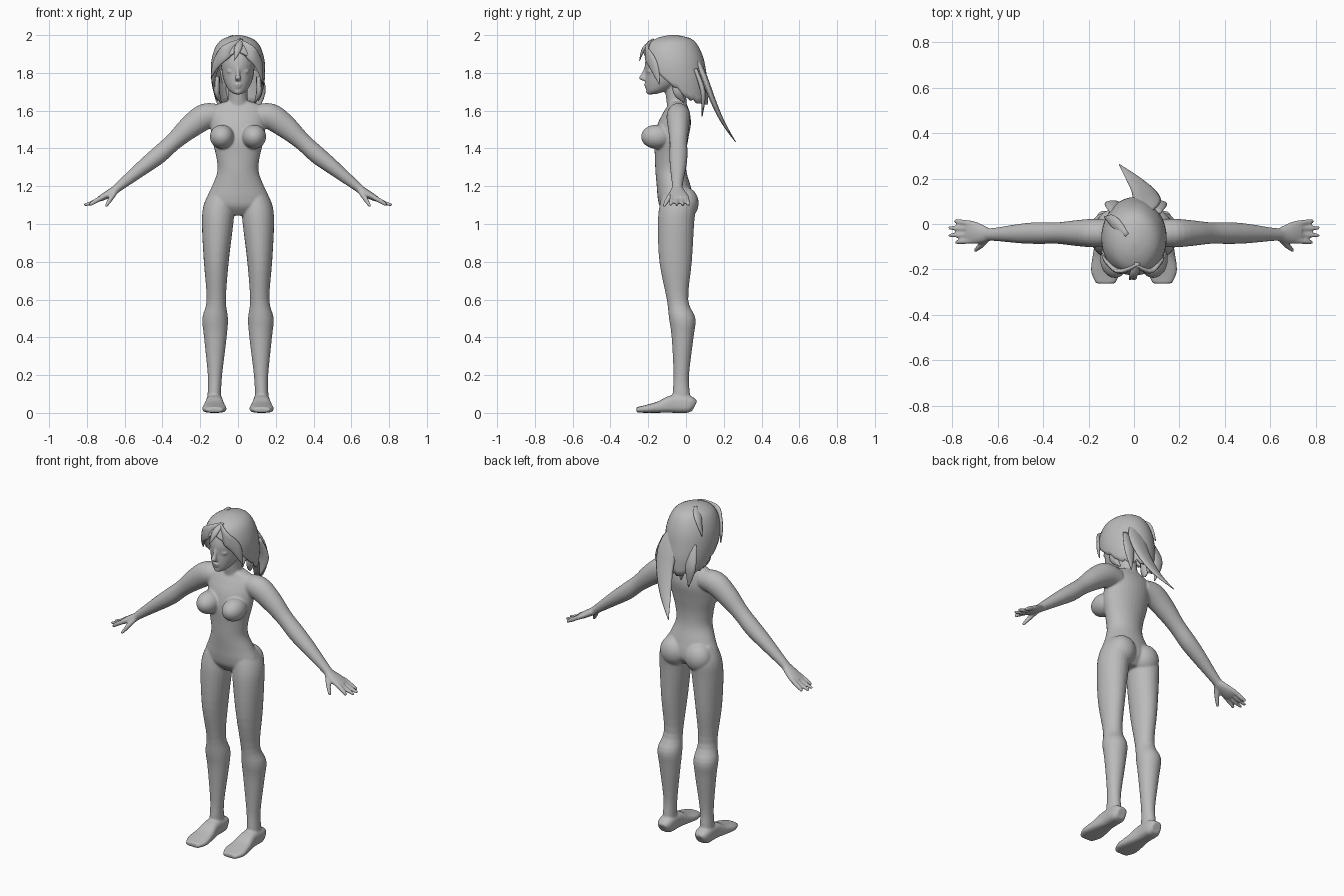
import bpy, bmesh, math
from mathutils import Vector, Matrix

grey = bpy.data.materials.new("plain grey")
grey.diffuse_color = (0.5, 0.5, 0.5, 1)


def spline(rows, steps):
    """Catmull-Rom interpolation of ring rows."""
    rows = [Vector(r) for r in rows]
    p = [rows[0]] + rows + [rows[-1]]
    out = []
    for i in range(1, len(p) - 2):
        a, b, c, d = p[i - 1:i + 3]
        for k in range(steps):
            t = k / steps
            out.append(0.5 * (2 * b + (c - a) * t + (2 * a - 5 * b + 4 * c - d) * t * t
                              + (3 * b - a - 3 * c + d) * t ** 3))
    return out + [rows[-1]]


def tube(bm, rows, side=(1, 0, 0), flat=None, n=24, power=1.0, steps=4, mirror=False):
    """Loft ellipses given as x, y, z, half width along side, half depth."""
    for s in ((1, -1) if mirror else (1,)):
        rings = spline([(r[0] * s,) + tuple(r[1:]) for r in rows], steps)
        cen = [Vector(r[:3]) for r in rings]
        loops = []
        for i, r in enumerate(rings):
            t = Vector(flat) if flat else (cen[min(i + 1, len(cen) - 1)] - cen[max(i - 1, 0)])
            t.normalize()
            u = Vector(side)
            u = (u - t * u.dot(t)).normalized()
            v = t.cross(u)
            ring = []
            for k in range(n):
                c, q = math.cos(math.tau * k / n), math.sin(math.tau * k / n)
                c = math.copysign(abs(c) ** power, c)
                q = math.copysign(abs(q) ** power, q)
                ring.append(bm.verts.new(cen[i] + u * c * max(r[3], .001) + v * q * max(r[4], .001)))
            loops.append(ring)
        for a, b in zip(loops, loops[1:]):
            for k in range(n):
                bm.faces.new((a[k], a[(k + 1) % n], b[(k + 1) % n], b[k]))
        bm.faces.new(loops[0][::-1])
        bm.faces.new(loops[-1])


def ball(bm, c, r, mirror=False):
    for s in ((1, -1) if mirror else (1,)):
        m = Matrix.Translation((c[0] * s, c[1], c[2])) @ Matrix.Diagonal((*r, 1))
        bmesh.ops.create_uvsphere(bm, u_segments=24, v_segments=16, radius=1, matrix=m)


def finish(bm, name):
    bmesh.ops.recalc_face_normals(bm, faces=bm.faces)
    for f in bm.faces:
        f.smooth = True
    me = bpy.data.meshes.new(name)
    bm.to_mesh(me)
    bm.free()
    me.materials.append(grey)
    ob = bpy.data.objects.new(name, me)
    bpy.context.collection.objects.link(ob)
    return ob


UP = (0, 0, 1)
body = bmesh.new()

# Torso
tube(body, [(0, -.05, 1.045, .07, .05), (0, -.05, 1.09, .16, .088), (0, -.055, 1.14, .165, .095),
            (0, -.065, 1.20, .138, .09), (0, -.08, 1.28, .109, .082), (0, -.083, 1.36, .116, .082),
            (0, -.078, 1.45, .138, .09), (0, -.062, 1.53, .145, .088), (0, -.05, 1.59, .145, .07),
            (0, -.045, 1.627, .125, .052), (0, -.045, 1.648, .07, .045)], flat=UP, n=32)
ball(body, (.085, -.155, 1.462), (.064, .083, .064), True)
ball(body, (.082, -.005, 1.11), (.082, .072, .085), True)

# Neck and head
tube(body, [(0, -.045, 1.58, .07, .05), (0, -.05, 1.65, .052, .053), (0, -.065, 1.76, .05, .055)], flat=UP)
tube(body, [(0, -.182, 1.687, .02, .02), (0, -.152, 1.708, .048, .058), (0, -.117, 1.75, .072, .098),
            (0, -.10, 1.80, .085, .114), (0, -.095, 1.85, .09, .123), (0, -.08, 1.91, .09, .12),
            (0, -.07, 1.96, .06, .08)], flat=UP)
# Nose, lips, chin and eyelids
tube(body, [(0, -.205, 1.84, .008, .012), (0, -.22, 1.80, .010, .014),
            (0, -.232, 1.772, .015, .018), (0, -.215, 1.758, .012, .012)], flat=UP, n=12)
ball(body, (0, -.207, 1.738), (.022, .016, .007))
ball(body, (0, -.204, 1.725), (.018, .015, .007))
ball(body, (0, -.192, 1.70), (.022, .02, .015))
ball(body, (.037, -.19, 1.808), (.021, .016, .011), True)

# Legs
tube(body, [(.085, -.05, 1.18, .06, .07), (.1, -.045, 1.10, .082, .095), (.108, -.053, 1.0, .083, .096),
            (.115, -.055, .8, .066, .086), (.115, -.045, .6, .051, .057), (.121, -.02, .5, .068, .07),
            (.12, -.018, .4, .06, .058), (.122, -.025, .2, .038, .041), (.125, -.025, .1, .036, .046),
            (.125, -.02, .03, .04, .045)], flat=UP, mirror=True)
# Feet
tube(body, [(.125, .045, .034, .028, .03), (.125, .015, .045, .045, .045), (.125, -.07, .047, .046, .047),
            (.125, -.14, .031, .057, .031), (.125, -.21, .021, .064, .021), (.125, -.262, .016, .042, .014)],
     power=.7, mirror=True)

# Arms
tube(body, [(.09, -.04, 1.575, .055, .055), (.17, -.04, 1.57, .063, .069), (.25, -.04, 1.517, .057, .062),
            (.34, -.04, 1.437, .047, .047), (.42, -.04, 1.365, .048, .047), (.50, -.042, 1.302, .043, .04),
            (.625, -.046, 1.202, .028, .025), (.655, -.046, 1.178, .036, .022),
            (.705, -.038, 1.148, .05, .019), (.735, -.033, 1.132, .045, .014)],
     side=(0, 1, 0), mirror=True)
# Fingers and thumb
for y0, y1, x1 in ((-.073, -.082, .785), (-.047, -.05, .815), (-.02, -.017, .815), (.002, .014, .79)):
    tube(body, [(.71, y0, 1.146, .013, .013), (.76, (y0 + y1) / 2, 1.118, .0125, .0125),
                (x1, y1, 1.10, .008, .008)], side=(0, 1, 0), n=10, mirror=True)
tube(body, [(.64, -.055, 1.185, .015, .015), (.67, -.09, 1.14, .015, .014), (.70, -.118, 1.092, .008, .008)],
     side=(0, 1, 0), n=10, mirror=True)

# Fuse the parts into one smooth skin
ob = finish(body, "body")
rm = ob.modifiers.new("fuse", 'REMESH')
rm.mode = 'VOXEL'
rm.voxel_size = .006
rm.use_smooth_shade = True
sm = ob.modifiers.new("soften", 'SMOOTH')
sm.factor = .5
sm.iterations = 4

# Hair cap: bell whose lower edge follows a hairline around the head
bell = [(2.0, .012, -.09, -.05), (1.985, .07, -.15, .02), (1.95, .112, -.205, .06), (1.88, .138, -.232, .092),
        (1.80, .144, -.23, .108), (1.72, .135, -.205, .118), (1.62, .112, -.17, .115)]
hairline = [(0, 1.915), (40, 1.87), (62, 1.79), (90, 1.70), (118, 1.64), (180, 1.63)]


def lookup(table, x):
    for a, b in zip(table, table[1:]):
        if min(a[0], b[0]) <= x <= max(a[0], b[0]):
            t = (x - a[0]) / (b[0] - a[0])
            return [p + (q - p) * t for p, q in zip(a[1:], b[1:])]
    return table[-1][1:]


bell = [tuple(r) for r in spline([Vector(r) for r in bell], 4)]
cap = bmesh.new()
cols, rows = 48, 16
grid = []
for k in range(cols):
    th = math.tau * k / cols
    deg = math.degrees(min(th, math.tau - th))
    end = lookup(hairline, deg)[0] + (.02 if k % 4 == 0 and deg > 60 else 0)
    col = []
    for j in range(rows + 1):
        z = 2.0 - (2.0 - end) * (j / rows) ** 1.5
        w, f, b = lookup(bell, z)
        col.append(cap.verts.new((w * math.sin(th), (f + b) / 2 - (b - f) / 2 * math.cos(th), z)))
    grid.append(col)
for k in range(cols):
    a, b = grid[k], grid[(k + 1) % cols]
    for j in range(rows):
        cap.faces.new((a[j], a[j + 1], b[j + 1], b[j]))
cap.faces.new([c[0] for c in grid])
ob = finish(cap, "hair_cap")
so = ob.modifiers.new("thickness", 'SOLIDIFY')
so.thickness = .014
so.offset = -1

# Loose strands: long sweep, shorter clumps behind, locks and tuft at the front
locks = bmesh.new()
tube(locks, [(.03, .045, 1.90, .03, .012), (.055, .095, 1.78, .062, .018), (.045, .14, 1.66, .055, .016),
             (.0, .195, 1.54, .034, .010), (-.065, .262, 1.435, .002, .002)], n=10)
for x, tip in ((-.085, 1.57), (.1, 1.58), (-.03, 1.60)):
    tube(locks, [(x, .05, 1.82, .02, .01), (x * 1.1, .09, 1.70, .036, .014), (x * .9, .085, tip, .003, .003)], n=10)
tube(locks, [(.108, -.045, 1.78, .012, .03), (.112, -.04, 1.70, .016, .03), (.09, -.01, 1.645, .003, .004)],
     n=10, mirror=True)
tube(locks, [(.02, -.175, 1.968, .015, .008), (-.06, -.208, 1.915, .036, .012), (-.115, -.172, 1.85, .028, .011),
             (-.142, -.13, 1.775, .003, .003)], side=(0, 0, 1), n=10)
tube(locks, [(.0, -.175, 1.968, .015, .008), (.065, -.206, 1.91, .036, .012), (.112, -.172, 1.84, .03, .011),
             (.13, -.14, 1.74, .003, .003)], side=(0, 0, 1), n=10)
tube(locks, [(.015, -.17, 1.975, .012, .008), (.0, -.222, 1.93, .02, .01), (-.02, -.246, 1.865, .002, .002)], n=8)
tube(locks, [(-.03, -.05, 1.992, .012, .008), (-.09, .01, 1.955, .028, .01), (-.13, .03, 1.87, .003, .003)],
     side=(0, 1, 0), n=8)
finish(locks, "hair_strands")
